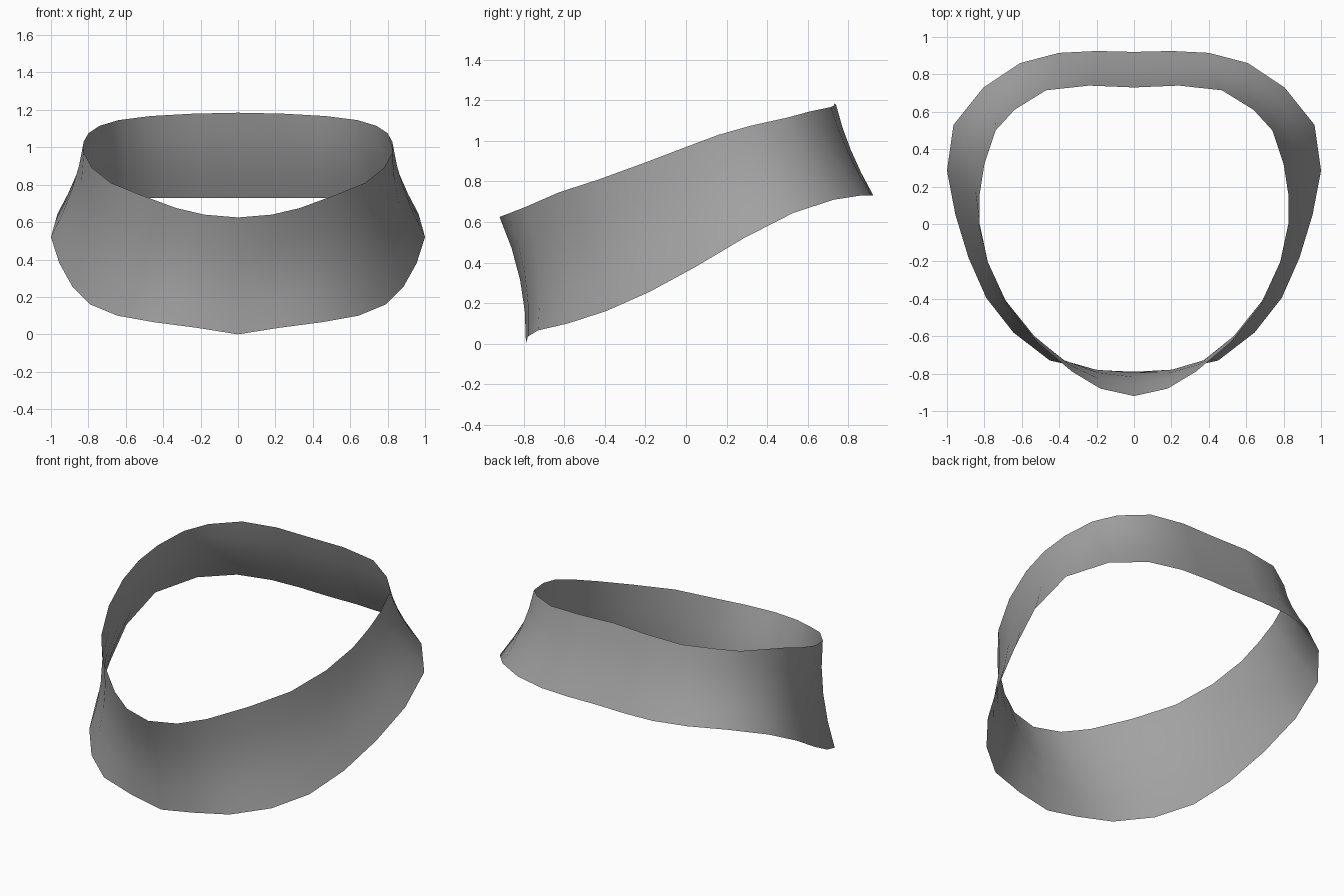
import bpy
import bmesh
from mathutils import Vector

if "Cube" in bpy.data.objects:
    bpy.data.objects.remove(bpy.data.objects["Cube"])

ROWS = 4  # strips between lower and upper rim

# Half rims, from the front centre round the +x side to the back centre
lower = [(0, -.79, 0), (.22, -.78, .035), (.45, -.73, .065), (.645, -.58, .10),
         (.79, -.395, .16), (.885, -.18, .255), (.955, .05, .38), (1, .285, .52),
         (.965, .53, .645), (.805, .73, .71), (.61, .86, .73), (.4, .915, .73),
         (.2, .925, .73), (0, .92, .73)]
upper = [(0, -.92, .625), (.18, -.88, .64), (.33, -.79, .675), (.52, -.63, .745),
         (.68, -.43, .81), (.78, -.21, .89), (.825, 0, .97), (.825, .16, 1.03),
         (.80, .32, 1.075), (.74, .50, 1.115), (.64, .61, 1.145), (.47, .715, 1.167),
         (.24, .74, 1.18), (0, .73, 1.185)]


def full_loop(half):
    """Mirror a half rim into a closed loop."""
    return [Vector(p) for p in half] + [Vector((-x, y, z)) for x, y, z in half[-2:0:-1]]


grey = bpy.data.materials.new("grey")
grey.diffuse_color = (.36, .36, .36, 1)
grey.use_nodes = True
grey.node_tree.nodes["Principled BSDF"].inputs["Base Color"].default_value = grey.diffuse_color

# Open curved band with a slightly hollow wall
bm = bmesh.new()
low, top = full_loop(lower), full_loop(upper)
rings = []
for r in range(ROWS + 1):
    t = r / ROWS
    ring = []
    for a, b in zip(low, top):
        p = a.lerp(b, t)
        inward = Vector((-p.x, -p.y, 0)).normalized()
        p += inward * (4 * t * (1 - t) * (.028 - .01 * p.y))
        ring.append(bm.verts.new(p))
    rings.append(ring)
n = len(low)
for a, b in zip(rings, rings[1:]):
    for i in range(n):
        j = (i + 1) % n
        bm.faces.new((a[i], a[j], b[j], b[i])).smooth = True

mesh = bpy.data.meshes.new("band")
bm.to_mesh(mesh)
bm.free()
mesh.materials.append(grey)
band = bpy.data.objects.new("band", mesh)
bpy.context.collection.objects.link(band)
